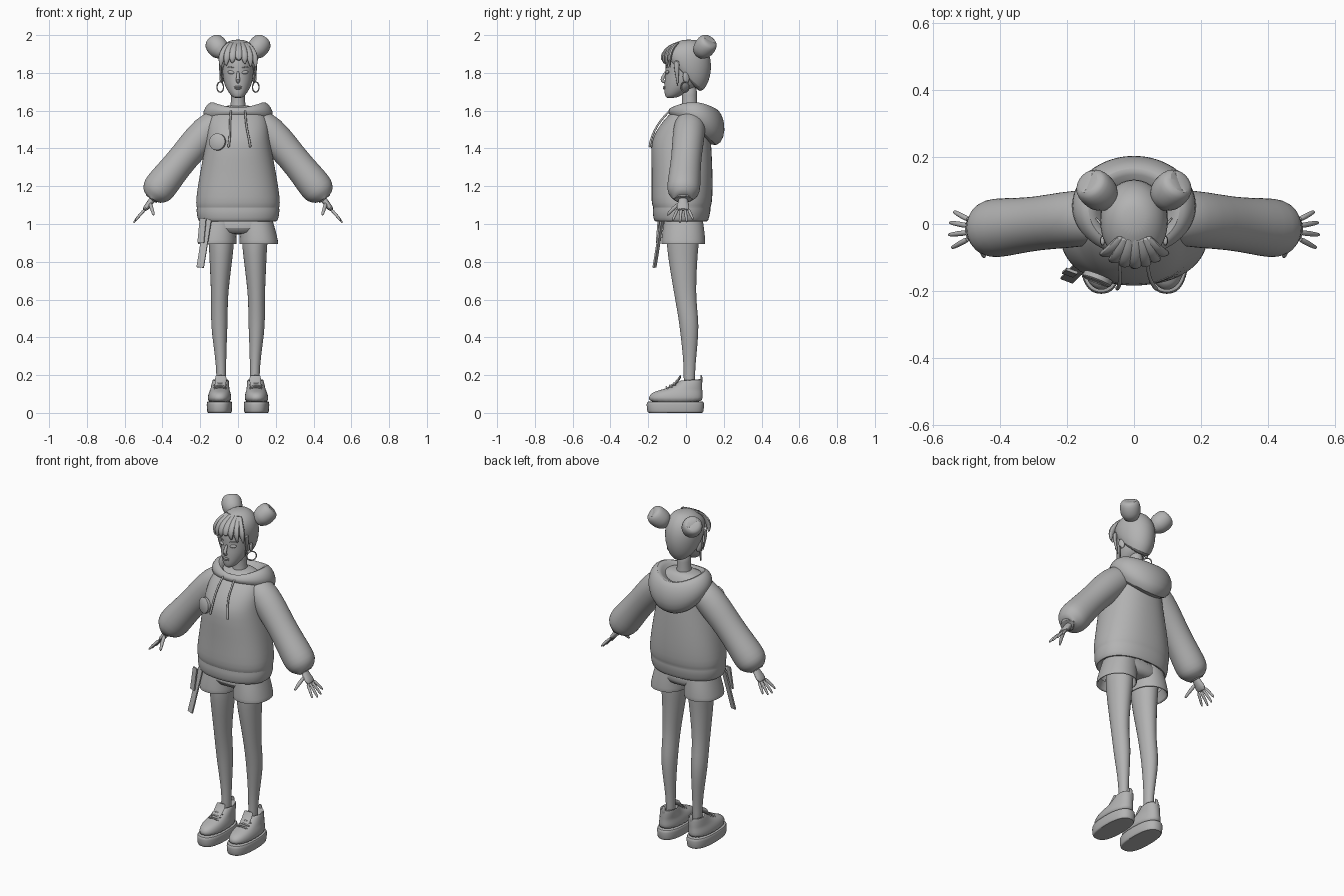
import bpy, bmesh, math
from mathutils import Vector

grey = bpy.data.materials.new("plain grey")
grey.diffuse_color = (0.45, 0.45, 0.45, 1)


def skin(name, rings, sub=1, caps=(True, True)):
    """Bridge rings of points into a surface."""
    bm = bmesh.new()
    loops = [[bm.verts.new(p) for p in r] for r in rings]
    n = len(loops[0])
    for a, b in zip(loops, loops[1:]):
        for i in range(n):
            j = (i + 1) % n
            bm.faces.new((a[i], a[j], b[j], b[i]))
    for use, loop in zip(caps, (loops[0], loops[-1])):
        if use:
            bm.faces.new(loop)
    bmesh.ops.recalc_face_normals(bm, faces=bm.faces)
    me = bpy.data.meshes.new(name)
    bm.to_mesh(me)
    bm.free()
    me.materials.append(grey)
    ob = bpy.data.objects.new(name, me)
    bpy.context.collection.objects.link(ob)
    if sub:
        ob.modifiers.new("smooth", 'SUBSURF').levels = sub
        ob.modifiers["smooth"].render_levels = sub
    return ob


def stack(name, rows, s=1, n=24, p=1.0, **kw):
    """Stacked rings; row = z, front y, back y, centre x, half width, tilt, side lift."""
    rings = []
    for row in rows:
        z, yf, yb, cx, rx, tilt, lift = (tuple(row) + (0, 0))[:7]
        ring = []
        for i in range(n):
            a = math.tau * i / n
            c, d = math.cos(a), math.sin(a)
            c = math.copysign(abs(c) ** p, c)
            d = math.copysign(abs(d) ** p, d)
            ring.append((s * (cx + rx * c), (yf + yb) / 2 + (yb - yf) / 2 * d,
                         z + tilt * d + lift * c * c))
        rings.append(ring)
    return skin(name, rings, **kw)


def tube(name, rows, s=1, n=12, ref=(0, 1, 0), **kw):
    """Tube along a path; row = x, y, z, radius across, radius along ref."""
    pts = [Vector(r[:3]) for r in rows]
    rings = []
    for k, r in enumerate(rows):
        t = (pts[min(k + 1, len(pts) - 1)] - pts[max(k - 1, 0)]).normalized()
        v = Vector(ref)
        v = (v - t * v.dot(t)).normalized()
        u = v.cross(t)
        ring = []
        for i in range(n):
            a = math.tau * (i + 0.5) / n
            q = pts[k] + u * math.cos(a) * r[3] + v * math.sin(a) * r[-1]
            ring.append((s * q.x, q.y, q.z))
        rings.append(ring)
    return skin(name, rings, **kw)


def blob(name, loc, size, rot=(0, 0, 0)):
    bpy.ops.mesh.primitive_uv_sphere_add(segments=16, ring_count=10, location=loc, rotation=rot)
    ob = bpy.context.object
    ob.name, ob.scale = name, size
    ob.data.materials.append(grey)


# hoodie body with ribbed hem
stack("hoodie_body", [
    (1.05, -.13, .08, 0, .17), (1.014, -.155, .105, 0, .195), (1.012, -.166, .115, 0, .207),
    (1.03, -.174, .122, 0, .216), (1.075, -.178, .132, 0, .222), (1.088, -.172, .128, 0, .217),
    (1.105, -.184, .138, 0, .225), (1.18, -.183, .142, 0, .217), (1.28, -.182, .141, 0, .2),
    (1.41, -.187, .135, 0, .175), (1.46, -.175, .13, 0, .168), (1.52, -.142, .12, 0, .165),
    (1.575, -.095, .11, 0, .15), (1.61, -.055, .09, 0, .115), (1.63, -.02, .07, 0, .06)],
    p=.88, n=32)

# hood lying open on the back
stack("hood", [
    (1.56, -.04, .08, 0, .06), (1.59, -.055, .12, 0, .085), (1.605, -.065, .15, 0, .115, 0, .03),
    (1.615, -.07, .165, 0, .135, -.005, .035), (1.60, -.085, .187, 0, .165, -.015, .035),
    (1.565, -.095, .207, 0, .187, -.035, .03), (1.525, -.095, .203, 0, .186, -.07, .03),
    (1.49, -.09, .165, 0, .165, -.085, .03), (1.49, -.05, .10, 0, .12, -.06, .02)], n=32)

# shorts waist
stack("shorts_waist", [(.945, -.1, .075, 0, .12), (.965, -.125, .095, 0, .18),
                       (1.07, -.125, .095, 0, .18)], p=.85)

# neck, face and hair cap
stack("neck", [(1.58, -.035, .07, 0, .05), (1.63, -.022, .06, 0, .039),
               (1.68, -.022, .058, 0, .037), (1.74, -.03, .06, 0, .04)], n=16)
stack("head", [
    (1.667, -.095, -.05, 0, .016), (1.675, -.108, -.025, 0, .033, .006), (1.70, -.115, .02, 0, .052, .008),
    (1.73, -.115, .06, 0, .07), (1.765, -.114, .08, 0, .079), (1.80, -.109, .09, 0, .083),
    (1.85, -.113, .1, 0, .086), (1.90, -.1, .1, 0, .082), (1.95, -.05, .06, 0, .05)])
stack("hair_cap", [
    (1.79, -.085, .06, 0, .07, -.09), (1.79, -.105, .09, 0, .09, -.09),
    (1.825, -.117, .122, 0, .1, -.075), (1.87, -.117, .138, 0, .104, -.045),
    (1.92, -.1, .128, 0, .097, -.015), (1.958, -.06, .09, 0, .07),
    (1.977, -.02, .05, 0, .03)])

# nose and lips
tube("nose", [(0, -.105, 1.81, .007), (0, -.117, 1.785, .009), (0, -.129, 1.765, .012),
              (0, -.118, 1.752, .011), (0, -.105, 1.75, .006)], n=8, ref=(1, 0, 0))
for z, w in ((1.726, .021), (1.718, .018)):
    blob("lip", (0, -.114, z), (w, .008, .0055))

# fringe locks swept down from the crown
for x0, x1, zt in ((-.035, -.09, 1.83), (-.025, -.062, 1.835), (-.012, -.03, 1.85),
                   (.005, .004, 1.865), (.018, .036, 1.845), (.028, .066, 1.83), (.036, .092, 1.825)):
    back = .035 * (abs(x1) / .09) ** 2
    tube("fringe_lock", [
        (x0, -.035, 1.962, .008, .015), (x0 * .55 + x1 * .45, -.09 + back * .5, 1.938, .012, .021),
        (x1 * .9, -.121 + back, 1.90, .014, .022), (x1, -.126 + back, 1.87, .011, .018),
        (x1 * 1.02, -.12 + back, zt, .003, .004)], n=8, ref=(1, 0, 0))

for s, side in ((-1, "right"), (1, "left")):
    # bun with a dimpled end
    tube("bun_" + side, [
        (.075, .065, 1.895, .035), (.085, .075, 1.908, .041), (.092, .083, 1.917, .055),
        (.113, .103, 1.942, .059), (.13, .12, 1.965, .054), (.138, .128, 1.974, .038),
        (.134, .124, 1.970, .024), (.126, .116, 1.96, .012)], s, 16)
    # eyes, brows and ears
    blob("eye_" + side, (s * .038, -.099, 1.803), (.019, .008, .009), (0, s * -.12, s * .35))
    tube("brow_" + side, [(.018, -.108, 1.826, .003), (.04, -.104, 1.833, .004),
                          (.062, -.088, 1.828, .002)], s, 6)
    blob("ear_" + side, (s * .088, .0, 1.775), (.01, .018, .03), (.2, 0, s * .35))
    # side strand in front of the ear
    tube("side_strand_" + side, [(.093, -.05, 1.87, .01, .02), (.095, -.05, 1.82, .008, .014),
                                 (.086, -.045, 1.76, .004, .007), (.078, -.045, 1.73, .002, .002)], s, 8)
    # hoop earring
    bpy.ops.mesh.primitive_torus_add(major_segments=24, minor_segments=8, major_radius=.027,
                                     minor_radius=.0035, location=(s * .094, -.005, 1.725),
                                     rotation=(math.pi / 2, 0, s * math.radians(50)))
    bpy.context.object.name = "earring_" + side
    bpy.context.object.data.materials.append(grey)

    # puffed sleeve and cuff
    tube("sleeve_" + side, [
        (.07, .025, 1.55, .06, .07), (.13, .02, 1.525, .085, .085), (.205, .012, 1.45, .088, .085),
        (.285, .002, 1.355, .079, .08), (.355, -.006, 1.27, .083, .084),
        (.41, -.012, 1.2, .09, .09), (.438, -.014, 1.165, .082, .083),
        (.45, -.015, 1.148, .06, .062), (.458, -.015, 1.136, .05, .052),
        (.464, -.015, 1.128, .047, .049), (.455, -.015, 1.14, .035, .035)], s, 24)
    # hand
    tube("palm_" + side, [(.43, -.015, 1.16, .02, .025), (.459, -.015, 1.122, .017, .024),
                          (.48, -.016, 1.094, .017, .036), (.5, -.016, 1.07, .012, .036)], s, 12)
    for y0, y1, ln in ((-.043, -.07, .9), (-.025, -.032, 1.05), (-.006, .004, 1), (.012, .036, .8)):
        tube("finger_" + side, [
            (.49, y0, 1.08, .009), (.49 + .03 * ln, (y0 + y1) / 2, 1.08 - .032 * ln, .0088),
            (.49 + .055 * ln, y1, 1.08 - .063 * ln, .007),
            (.49 + .06 * ln, y1, 1.08 - .071 * ln, .003)], s, 8)
    tube("thumb_" + side, [(.465, -.03, 1.11, .012), (.458, -.065, 1.085, .011),
                           (.448, -.093, 1.055, .009), (.446, -.1, 1.045, .004)], s, 8, ref=(1, 0, 0))

    # hood drawstring
    w = .065 if s > 0 else .05
    tube("drawstring_" + side, [
        (.036, -.07, 1.615, .006), (.04, -.112, 1.575, .006), (.043, -.155, 1.52, .006),
        (w - .008, -.183, 1.46, .006), (w, -.192, 1.415, .007), (w, -.192, 1.405, .007)], s, 8)

    # shorts leg with turned-in hem
    stack("shorts_leg_" + side, [
        (1.05, -.11, .085, .09, .085), (.97, -.125, .098, .104, .095), (.91, -.132, .103, .11, .103),
        (.892, -.132, .103, .111, .105, 0, 0), (.893, -.122, .094, .111, .095),
        (.95, -.115, .085, .1, .085)], s, p=.92, caps=(False, False))
    # leg
    stack("leg_" + side, [
        (1.0, -.11, .08, .09, .078), (.88, -.102, .066, .088, .066), (.8, -.092, .06, .091, .06),
        (.7, -.075, .055, .095, .051), (.6, -.058, .054, .098, .044), (.5, -.04, .066, .099, .045),
        (.42, -.03, .067, .098, .041), (.3, -.016, .055, .092, .03), (.2, -.011, .046, .088, .025),
        (.1, -.015, .05, .09, .027)], s, 20)

    # chunky sole
    stack("sole_" + side, [
        (0, -.19, .08, .098, .055), (0, -.2, .09, .098, .062), (.006, -.207, .094, .098, .067),
        (.05, -.211, .098, .098, .069), (.06, -.206, .093, .098, .066), (.062, -.19, .08, .098, .055)],
        s, p=.8)
    # shoe upper with open collar
    stack("shoe_upper_" + side, [
        (.05, -.2, .09, .098, .063), (.085, -.2, .089, .098, .063), (.107, -.183, .088, .097, .058),
        (.121, -.14, .087, .096, .052), (.135, -.085, .087, .095, .049), (.158, -.045, .086, .093, .046),
        (.175, -.03, .085, .092, .043, .004), (.178, -.022, .077, .091, .037, .004),
        (.14, -.02, .06, .09, .03)], s, p=.9)
    # tongue, heel loop and laces
    tube("tongue_" + side, [(.094, -.1, .128, .008, .03), (.092, -.05, .158, .008, .032),
                            (.091, -.03, .192, .007, .032), (.091, -.03, .2, .004, .026)],
         s, 10, ref=(1, 0, 0))
    tube("heel_loop_" + side, [(.092, .08, .15, .006, .013), (.092, .084, .18, .006, .013),
                               (.092, .078, .203, .005, .011)], s, 8, ref=(1, 0, 0))
    for y, z in ((-.105, .138), (-.085, .147), (-.066, .158)):
        tube("lace_" + side, [(.06, y + .012, z - .014, .005), (.08, y, z, .005),
                              (.11, y, z, .005), (.13, y + .012, z - .014, .005)], s, 8)

# round chest badge
c, d = Vector((-.11, -.166, 1.435)), Vector((-.35, -.9, .12)).normalized()
tube("chest_badge", [(*(c - d * .012), .045), (*(c + d * .003), .045), (*(c + d * .007), .04)],
     n=24, ref=(0, 0, 1), sub=0)

# hanging strap and its shorter overlapping end
for name, a, b, w in (("strap_long", (-.158, -.125, 1.03), (-.2, -.167, .77), .028),
                      ("strap_short", (-.185, -.14, 1.03), (-.197, -.15, .9), .025)):
    tube(name, [(*a, .006, w), (*b, .006, w)], n=4, ref=(1, -.35, 0), sub=0)

# smooth shading with sharp edges kept
bpy.ops.object.select_all(action='SELECT')
bpy.context.view_layer.objects.active = bpy.data.objects["hoodie_body"]
bpy.ops.object.shade_smooth_by_angle(angle=math.radians(50))
